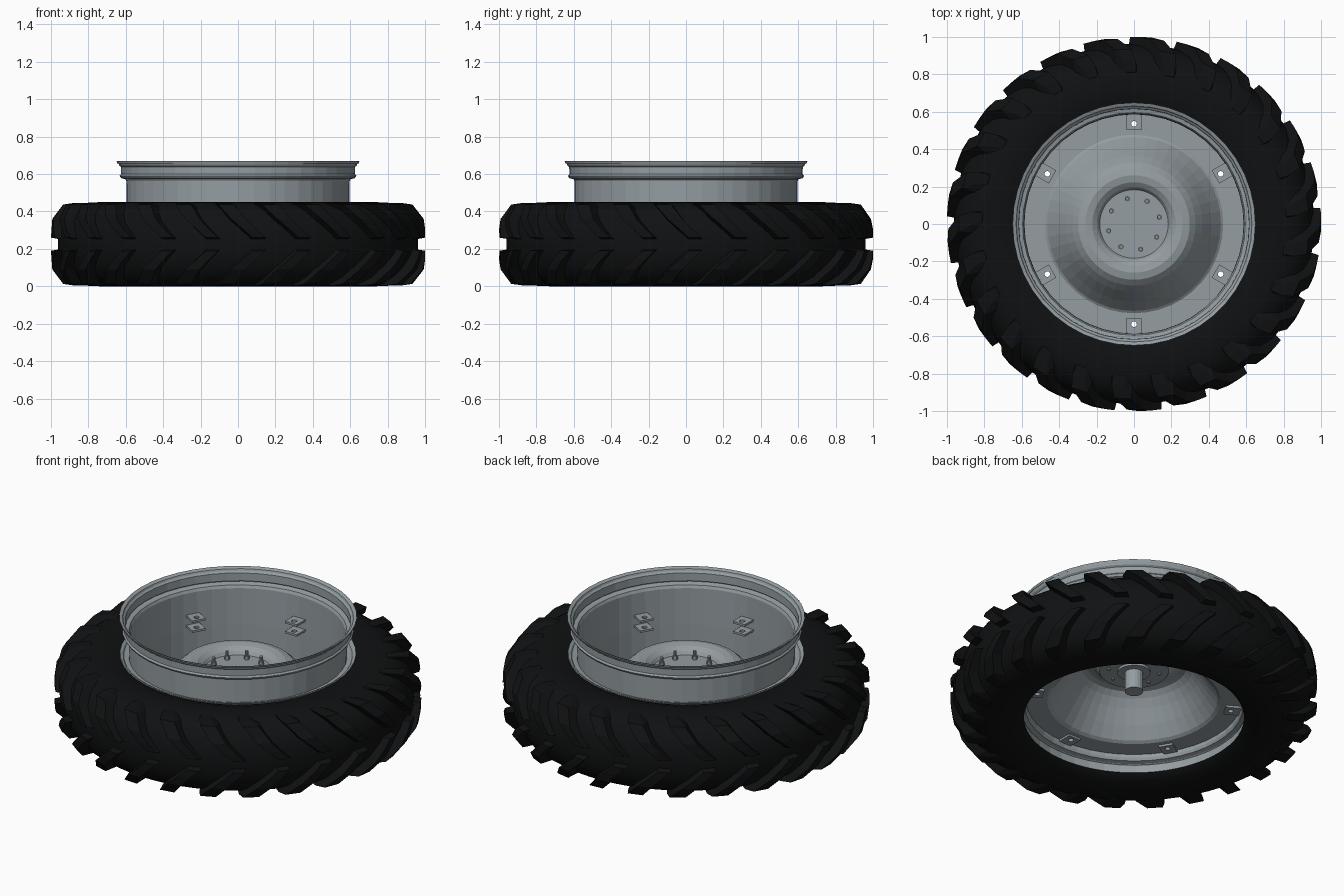
import bpy, bmesh
from math import sin, cos, pi, radians
from mathutils import Matrix

if "Cube" in bpy.data.objects:
    bpy.data.objects.remove(bpy.data.objects["Cube"])

TYRE_MID, RIM_MID = 0.225, 0.348


def material(name, color):
    m = bpy.data.materials.new(name)
    m.diffuse_color = color
    m.use_nodes = True
    m.node_tree.nodes["Principled BSDF"].inputs["Base Color"].default_value = m.diffuse_color
    return m


rubber = material("rubber", (0.005, 0.0055, 0.006, 1))
steel = material("steel", (0.30, 0.34, 0.36, 1))


def finish(bm, name, mat):
    bmesh.ops.remove_doubles(bm, verts=bm.verts, dist=1e-5)
    bmesh.ops.recalc_face_normals(bm, faces=bm.faces)
    me = bpy.data.meshes.new(name)
    bm.to_mesh(me)
    bm.free()
    ob = bpy.data.objects.new(name, me)
    bpy.context.collection.objects.link(ob)
    me.materials.append(mat)
    return ob


def activate(ob):
    bpy.ops.object.select_all(action='DESELECT')
    ob.select_set(True)
    bpy.context.view_layer.objects.active = ob


def lathe(name, profile, mat, steps, thickness=0):
    bm = bmesh.new()
    vs = [bm.verts.new((r, 0, z)) for r, z in profile]
    es = [bm.edges.new(p) for p in zip(vs, vs[1:])]
    bmesh.ops.spin(bm, geom=vs + es, cent=(0, 0, 0), axis=(0, 0, 1),
                   angle=2 * pi, steps=steps)
    ob = finish(bm, name, mat)
    if thickness:
        mod = ob.modifiers.new("thickness", 'SOLIDIFY')
        mod.thickness, mod.offset = thickness, 0
        activate(ob)
        bpy.ops.object.modifier_apply(modifier=mod.name)
    return ob


def box(bm, center, size, angle):
    bmesh.ops.create_cube(bm, size=1, matrix=Matrix.Rotation(angle, 4, 'Z')
                          @ Matrix.Translation(center)
                          @ Matrix.Diagonal((*size, 1)))


def cylinder(bm, x, y, z0, z1, r, sides):
    bmesh.ops.create_cone(bm, cap_ends=True, segments=sides, radius1=r, radius2=r,
                          depth=z1 - z0,
                          matrix=Matrix.Translation((x, y, (z0 + z1) / 2)))


# Tyre carcass: half profile mirrored about its middle plane
half = [(0.962, 0), (0.958, 0.06), (0.94, 0.12), (0.905, 0.172), (0.86, 0.205),
        (0.80, 0.222), (0.73, 0.225), (0.68, 0.218), (0.648, 0.208),
        (0.62, 0.20), (0.60, 0.18)]
profile = [(r, TYRE_MID - h) for r, h in reversed(half[1:])]
profile += [(r, TYRE_MID + h) for r, h in half]
tyre = lathe("tyre_carcass", profile, rubber, 66)
activate(tyre)
bpy.ops.object.shade_smooth_by_angle(angle=radians(30))

# Tread lugs: swept bars in two facing rows
# section: height from middle, top radius, base radius, sweep angle, half width
LUG = [(0.035, 1.0, 0.93, 0.05, 0.034), (0.08, 1.0, 0.92, 0.0, 0.035),
       (0.135, 0.992, 0.90, -0.06, 0.040), (0.212, 0.935, 0.85, -0.13, 0.046),
       (0.221, 0.87, 0.80, -0.16, 0.040), (0.221, 0.815, 0.79, -0.17, 0.03)]
COUNT = 25
bm = bmesh.new()
for side in (1, -1):
    for i in range(COUNT):
        base = 2 * pi * i / COUNT
        rings = []
        for h, top, low, sweep, w in LUG:
            ring = []
            for r, ww, inset in ((low, w + 0.012, 0.012), (top, w, 0),
                                 (top, -w, 0), (low, -w - 0.012, 0.012)):
                a = base + sweep + ww
                ring.append(bm.verts.new((r * cos(a), r * sin(a),
                                          TYRE_MID + side * (h - inset))))
            rings.append(ring)
        for a, b in zip(rings, rings[1:]):
            for k in range(4):
                n = (k + 1) % 4
                bm.faces.new((a[k], a[n], b[n], b[k]))
        bm.faces.new(rings[0])
        bm.faces.new(rings[-1])
finish(bm, "tread_lugs", rubber)

# Rim: flange, bead seat, ridge and barrel, mirrored
half = [(0.590, 0), (0.592, 0.215), (0.598, 0.228), (0.622, 0.234), (0.627, 0.242),
        (0.619, 0.250), (0.620, 0.292), (0.630, 0.300), (0.634, 0.310),
        (0.645, 0.318), (0.641, 0.312)]
profile = [(r, RIM_MID - h) for r, h in reversed(half[1:])]
profile += [(r, RIM_MID + h) for r, h in half]
lathe("rim", profile, steel, 44, 0.010)

# Bead ring where the barrel leaves the tyre
lathe("bead_ring", [(0.596, 0.425), (0.625, 0.43), (0.632, 0.440), (0.645, 0.446)],
      steel, 44, 0.006)

# Dished wheel disc with raised collar and sunken hub plate
dish = [(0.588, 0.158), (0.475, 0.158), (0.46, 0.168), (0.41, 0.235), (0.36, 0.31),
        (0.325, 0.355), (0.295, 0.382), (0.26, 0.390), (0.225, 0.383),
        (0.20, 0.365), (0.186, 0.345), (0.0, 0.345)]
disc = lathe("wheel_disc", dish, steel, 44, 0.012)

# Mounting brackets: a pair of plates on the barrel and one under the disc
bm = bmesh.new()
for i in range(6):
    a = radians(30 + 60 * i)
    for z in (0.43, 0.37, 0.146):
        box(bm, (0.545, 0, z), (0.085, 0.08, 0.012), a)
brackets = finish(bm, "mounting_brackets", steel)

# Bolt holes through the disc and brackets
bm = bmesh.new()
for i in range(6):
    a = radians(30 + 60 * i)
    cylinder(bm, 0.535 * cos(a), 0.535 * sin(a), 0.05, 0.55, 0.015, 12)
cutter = finish(bm, "hole_cutter", steel)
cutter.hide_render = True
for ob in (disc, brackets):
    mod = ob.modifiers.new("holes", 'BOOLEAN')
    mod.operation, mod.solver, mod.object = 'DIFFERENCE', 'EXACT', cutter
    activate(ob)
    bpy.ops.object.modifier_apply(modifier=mod.name)
bpy.data.objects.remove(cutter)

# Wheel studs with nuts around the hub plate
bm = bmesh.new()
for i in range(8):
    a = radians(15 + 45 * i)
    x, y = 0.14 * cos(a), 0.14 * sin(a)
    cylinder(bm, x, y, 0.33, 0.40, 0.009, 10)
    cylinder(bm, x, y, 0.35, 0.372, 0.015, 6)
finish(bm, "wheel_studs", steel)

# Axle stub below the hub plate
bm = bmesh.new()
cylinder(bm, 0, 0, 0.21, 0.342, 0.05, 20)
cylinder(bm, 0, 0, 0.325, 0.342, 0.09, 24)
finish(bm, "axle_stub", steel)
